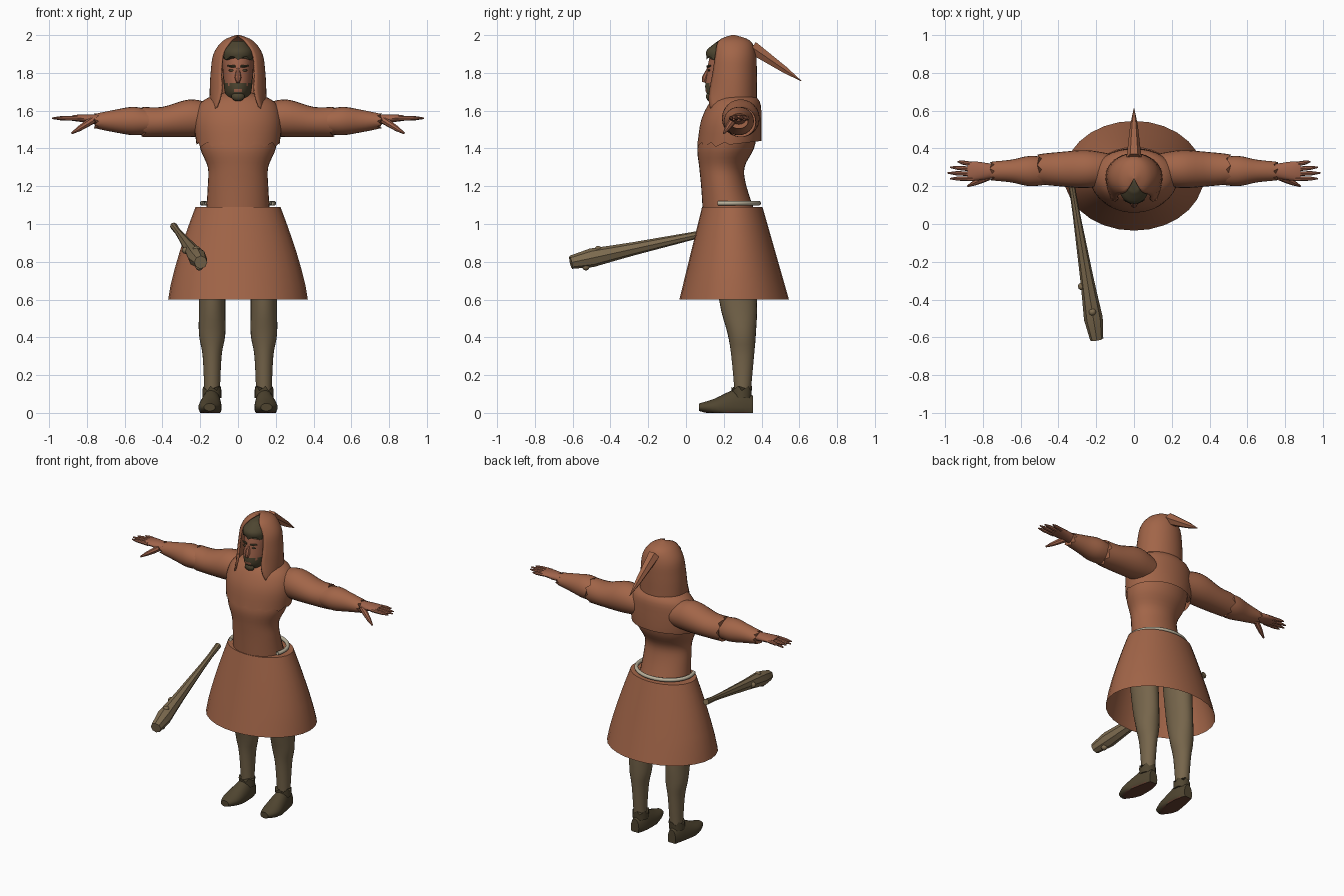
import bpy
import math
from mathutils import Vector

if "Cube" in bpy.data.objects:
    bpy.data.objects.remove(bpy.data.objects["Cube"], do_unlink=True)


def material(name, *rgb):
    mat = bpy.data.materials.new(name)
    mat.use_nodes = True
    mat.diffuse_color = (*rgb, 1)
    shader = mat.node_tree.nodes["Principled BSDF"]
    shader.inputs["Base Color"].default_value = (*rgb, 1)
    return mat


CLOTH = material("russet_cloth", .36, .13, .065)
SKIN = material("tanned_skin", .35, .125, .07)
HAIR = material("dark_hair", .075, .06, .03)
HOSE = material("olive_hose", .18, .13, .07)
SHOE = material("shoe_leather", .08, .06, .03)
SOLE = material("worn_sole", .13, .05, .03)
WOOD = material("club_wood", .21, .15, .08)
ROPE = material("pale_rope", .48, .43, .32)


def spline(a, b, c, d, t):
    return b + t / 2 * (c - a + t * (2 * a - 5 * b + 4 * c - d + t * (3 * (b - c) + d - a)))


def refine(sections, steps):
    """Smoothly interpolated copies between the given cross-sections."""
    padded = [sections[0], *sections, sections[-1]]
    result = []
    for i in range(len(sections) - 1):
        window = padded[i:i + 4]
        for k in range(steps):
            result.append([spline(*column, k / steps) for column in zip(*window)])
    return result + [sections[-1]]


def ellipse(section, side, count):
    _, offset, width, depth = section
    angles = [math.tau * j / count for j in range(count)]
    return [(side + width * math.cos(u), offset + depth * math.sin(u)) for u in angles]


AXES = {
    'X': lambda along, a, b: (along, a, b),
    'Y': lambda along, a, b: (b, along, a),
    'Z': lambda along, a, b: (a, b, along),
}


def loft(name, materials, sections, axis='Z', side=0, count=24, steps=4, ring=ellipse,
         closed=True, bottom=True, hem=None, hem_ring=0, mirror=False):
    """Skin over cross-sections, each holding position, offset, width and depth."""
    rings = [[(section[0], a, b) for a, b in ring(section, side, count)]
             for section in refine(sections, steps)]
    if hem:
        rings[hem_ring] = [(along + hem(j / count, j), a, b)
                           for j, (along, a, b) in enumerate(rings[hem_ring])]
    size = len(rings[0])
    verts = [AXES[axis](*point) for points in rings for point in points]
    faces = []
    for i in range(len(rings) - 1):
        for j in range(size if closed else size - 1):
            low, following = i * size, (j + 1) % size
            high = low + size
            faces.append((low + j, low + following, high + following, high + j))
    if bottom:
        faces.append(tuple(reversed(range(size))))
    faces.append(tuple(range(len(verts) - size, len(verts))))
    mesh = bpy.data.meshes.new(name)
    mesh.from_pydata(verts, [], faces)
    for mat in materials:
        mesh.materials.append(mat)
    obj = bpy.data.objects.new(name, mesh)
    bpy.context.collection.objects.link(obj)
    if mirror:
        obj.modifiers.new("mirror", 'MIRROR').use_mirror_merge = False
    return obj


def tube(name, mat, start, end, radii, count=8, mirror=False):
    """Tapered rod with evenly spaced radii."""
    start, path = Vector(start), Vector(end) - Vector(start)
    spacing = path.length / (len(radii) - 1)
    sections = [(i * spacing, 0, r, r) for i, r in enumerate(radii)]
    obj = loft(name, [mat], sections, count=count, steps=1, mirror=mirror)
    turn = path.to_track_quat('Z', 'Y')
    for vert in obj.data.vertices:
        vert.co = start + turn @ vert.co


def blob(name, mat, centre, width, depth, height, mirror=False):
    x, y, z = centre
    slopes = [math.radians(angle) for angle in range(-88, 89, 22)]
    sections = [(z + height * math.sin(u), y, width * math.cos(u), depth * math.cos(u))
                for u in slopes]
    loft(name, [mat], sections, side=x, count=10, steps=1, mirror=mirror)


def frayed(turn, index):
    return .012 * (index % 3 - 1)


def cape_hem(turn, index):
    """Zigzag in front, gently raised at the back."""
    if turn > .5:
        return frayed(turn, index)
    return .02 * math.sin(math.tau * turn)


# Flared skirt, body and shoulder cape
flare = [i / 6 for i in range(7)]
loft("tunic_skirt", [CLOTH],
     [(.6 + .49 * f, .255 - .01 * f, .37 - .145 * f ** 1.3, .29 - .13 * f) for f in flare],
     count=28, steps=1, bottom=False)
loft("tunic_torso", [CLOTH],
     [(1.05, .23, .17, .14), (1.2, .2, .16, .12), (1.3, .19, .16, .12),
      (1.4, .21, .2, .15), (1.5, .23, .21, .15)], count=32)
loft("shoulder_cape", [CLOTH],
     [(1.42, .23, .22, .17), (1.55, .24, .23, .16), (1.65, .26, .19, .13), (1.7, .26, .06, .07)],
     count=42, bottom=False, hem=cape_hem)

# Sleeves
loft("upper_sleeves", [CLOTH],
     [(.12, 1.55, .08, .08), (.25, 1.56, .1, .1), (.4, 1.54, .09, .08), (.5, 1.54, .08, .08)],
     axis='X', side=.29, hem=frayed, hem_ring=-1, mirror=True)
loft("forearm_sleeves", [CLOTH],
     [(.45, 1.54, .07, .06), (.55, 1.545, .08, .075), (.65, 1.545, .06, .06), (.75, 1.545, .05, .04)],
     axis='X', side=.28, hem=frayed, hem_ring=-1, mirror=True)

# Hands with spread fingers
loft("hands", [SKIN], [(.7, 1.55, .03, .03), (.83, 1.56, .05, .02), (.88, 1.56, .05, .014)],
     axis='X', side=.28, count=16, mirror=True)
for k, label in enumerate(["little", "ring", "middle", "index"]):
    reach = .985 - .013 * (k - 2) ** 2
    tube(label + "_fingers", SKIN, (.85, .315 - .025 * k, 1.56), (reach, .33 - .03 * k, 1.56),
         [.013, .012, .011, .004], mirror=True)
tube("thumbs", SKIN, (.77, .25, 1.55), (.88, .2, 1.48), [.02, .018, .014, .005], mirror=True)

# Head, with beard, moustache and hair coloured by height and width
head = loft("head", [SKIN, HAIR],
            [(1.58, .25, .06, .07), (1.64, .24, .05, .08), (1.7, .215, .07, .11),
             (1.8, .23, .08, .12), (1.9, .23, .08, .1), (1.95, .23, .05, .07)],
            count=40, steps=6)
for face in head.data.polygons:
    x, y, z = face.center
    beard = 1.64 < z < min(1.7 + 13 * x * x, 1.81)
    moustache = abs(x) < .04 and abs(z - 1.73) < .012
    face.material_index = int(z > 1.9 or y < .24 and (beard or moustache))
loft("hair", [HAIR], [(1.88, .2, .08, .09), (1.92, .21, .08, .1), (1.97, .22, .04, .05)],
     count=20, hem=frayed)
blob("beard_tuft", HAIR, (0, .125, 1.675), .035, .02, .025)
blob("eyes", HAIR, (.034, .122, 1.813), .016, .006, .006, mirror=True)
tube("nose", SKIN, (0, .12, 1.825), (0, .094, 1.75), [.008, .013, .018, .01])
tube("eyebrows", HAIR, (.014, .113, 1.834), (.056, .13, 1.838), [.006, .007, .003], mirror=True)


# Hood, open in front, with a hanging tail
def hood_ring(section, middle, count):
    _, width, back, front, opening = section
    gap = math.asin(max(opening, 0) / width)
    points = []
    for j in range(count + 1):
        u = gap - math.pi / 2 + 2 * (math.pi - gap) * j / count
        depth = back if math.sin(u) > 0 else front
        points.append((width * math.cos(u), middle + depth * math.sin(u)))
    return points


hood = loft("hood", [CLOTH],
            [(1.61, .15, .125, .2, .12), (1.7, .15, .125, .16, .09), (1.8, .145, .125, .14, .09),
             (1.9, .13, .12, .12, .08), (1.97, .08, .09, .09, .04), (2, .01, .01, .01, 0)],
            side=.25, count=32, ring=hood_ring, closed=False, bottom=False)
lining = hood.modifiers.new("lining", 'SOLIDIFY')
lining.thickness = .01
lining.offset = -1
tube("hood_tail", CLOTH, (0, .35, 1.935), (0, .61, 1.757), [.04, .03, .02, .002], count=6)

# Rope belt round the back
rope = bpy.data.curves.new("rope_belt", 'CURVE')
rope.dimensions = '3D'
rope.bevel_depth = .012
strand = rope.splines.new('POLY')
strand.points.add(22)
for i, point in enumerate(strand.points):
    u = math.radians(10 * i - 20)
    point.co = (.19 * math.cos(u), .225 + .16 * math.sin(u), 1.11, 1)
rope.materials.append(ROPE)
bpy.context.collection.objects.link(bpy.data.objects.new("rope_belt", rope))

# Legs, shoes and ankle cuffs
loft("legs", [HOSE],
     [(.08, .3, .04, .04), (.3, .3, .05, .06), (.42, .295, .07, .075), (.6, .275, .07, .1),
      (1, .24, .08, .11)], side=.137, mirror=True)
shoes = loft("shoes", [SHOE, SOLE],
             [(.07, .15, .02, .03), (.15, .15, .045, .06), (.28, .14, .1, .05), (.355, .14, .06, .03)],
             axis='Y', side=.03, mirror=True)
for vert in shoes.data.vertices:
    vert.co.z = max(vert.co.z, 0)
for face in shoes.data.polygons:
    face.material_index = int(face.center.z < .005)
loft("ankle_cuffs", [SHOE], [(.08, .295, .05, .05), (.13, .295, .05, .055)],
     side=.138, count=18, steps=1, hem=frayed, hem_ring=-1, mirror=True)

# Wooden club with knots
tube("club", WOOD, (-.34, .27, .988), (-.197, -.61, .797),
     [.02, .017, .02, .025, .03, .035, .042, .05, .035])
for k, spot in enumerate([(-.22, -.465, .866), (-.205, -.53, .772), (-.277, -.33, .86)]):
    blob(f"club_knot_{k + 1}", WOOD, spot, .02, .02, .018)

# Smooth shading that keeps sharp edges
bpy.ops.object.select_all(action='DESELECT')
for obj in bpy.context.scene.objects:
    if obj.type == 'MESH':
        obj.select_set(True)
        bpy.context.view_layer.objects.active = obj
bpy.ops.object.shade_smooth_by_angle(angle=math.radians(42))
